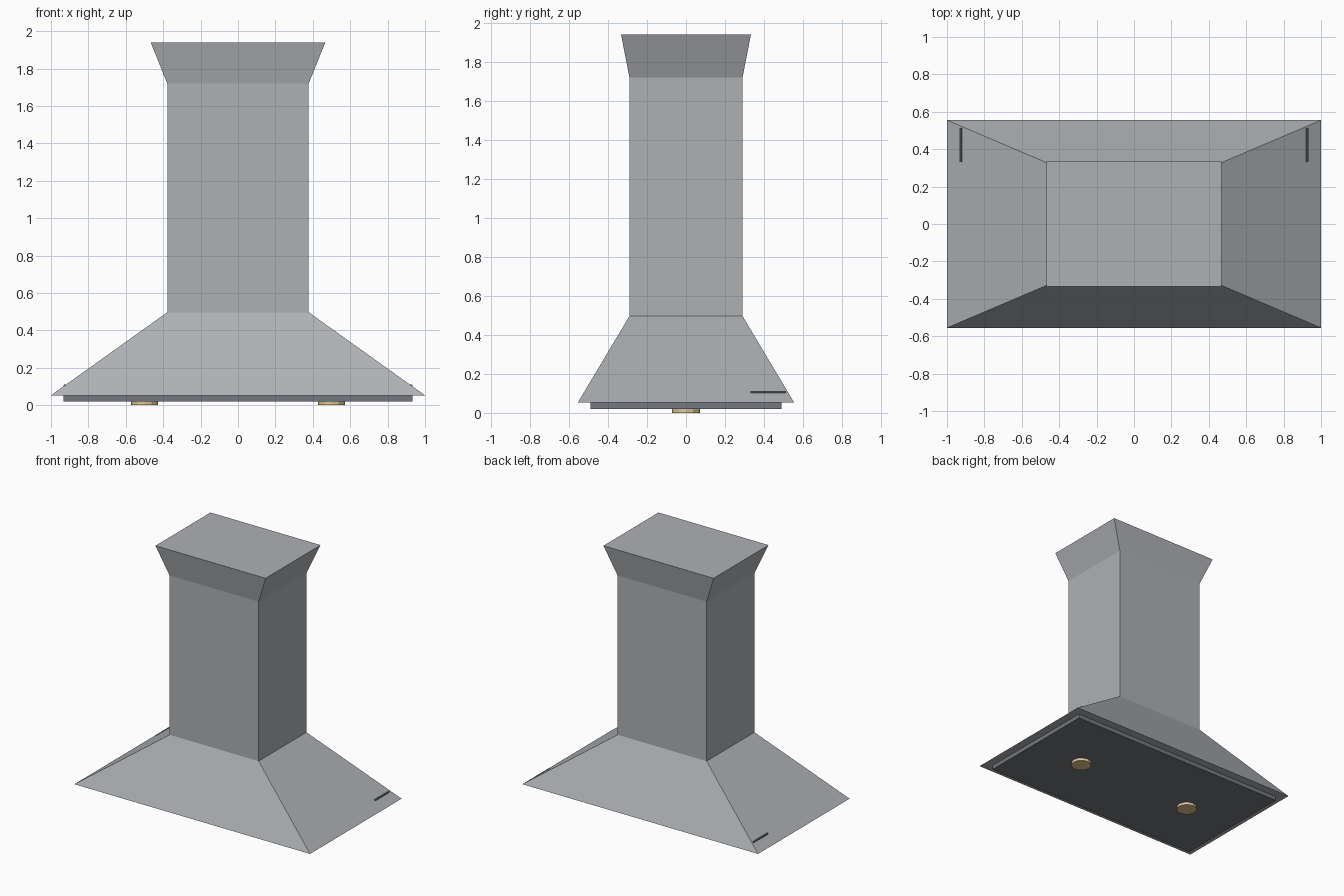
import bpy, bmesh, math

if "Cube" in bpy.data.objects:
    bpy.data.objects.remove(bpy.data.objects["Cube"])


def material(name, rgb):
    m = bpy.data.materials.new(name)
    m.diffuse_color = (*rgb, 1)
    m.use_nodes = True
    m.node_tree.nodes["Principled BSDF"].inputs["Base Color"].default_value = m.diffuse_color
    return m


steel = material("brushed_steel", (0.42, 0.44, 0.46))
dark = material("dark_filter_grey", (0.18, 0.185, 0.205))
warm = material("warm_lamp", (0.75, 0.57, 0.29))


def make(name, bm, mat):
    bmesh.ops.recalc_face_normals(bm, faces=bm.faces)
    me = bpy.data.meshes.new(name)
    bm.to_mesh(me)
    bm.free()
    me.materials.append(mat)
    ob = bpy.data.objects.new(name, me)
    bpy.context.collection.objects.link(ob)
    return ob


def stack(name, rings, mat):
    """Closed rectangular loft through (half_x, half_y, z) rings."""
    bm = bmesh.new()
    loops = [[bm.verts.new((sx * x, sy * y, z))
              for sx, sy in ((-1, -1), (1, -1), (1, 1), (-1, 1))]
             for x, y, z in rings]
    for a, b in zip(loops, loops[1:]):
        for i in range(4):
            j = (i + 1) % 4
            bm.faces.new((a[i], a[j], b[j], b[i]))
    bm.faces.new(loops[0])
    bm.faces.new(loops[-1])
    return make(name, bm, mat)


def cylinder(name, radius, depth, sides, loc, mat, rot=(0, 0, 0)):
    bm = bmesh.new()
    bmesh.ops.create_cone(bm, cap_ends=True, segments=sides,
                          radius1=radius, radius2=radius, depth=depth)
    ob = make(name, bm, mat)
    ob.location, ob.rotation_euler = loc, rot
    return ob


# Sloped canopy, chimney and flared crown as one steel shell
stack("hood_shell", [(1.0, 0.555, 0.053), (0.378, 0.29, 0.497),
                     (0.378, 0.29, 1.72), (0.467, 0.333, 1.94)], steel)

# Filter panel under the canopy
stack("filter_panel", [(0.933, 0.49, 0.021), (0.933, 0.49, 0.056)], dark)

# Lamps below the panel and side rails on the slopes, mirrored left and right
for side, s in (("left", -1), ("right", 1)):
    cylinder("lamp_" + side, 0.073, 0.024, 12, (s * 0.5, 0, 0.012), warm)
    cylinder("side_rail_" + side, 0.007, 0.18, 8, (s * 0.926, 0.422, 0.105),
             dark, (math.pi / 2, 0, 0))
